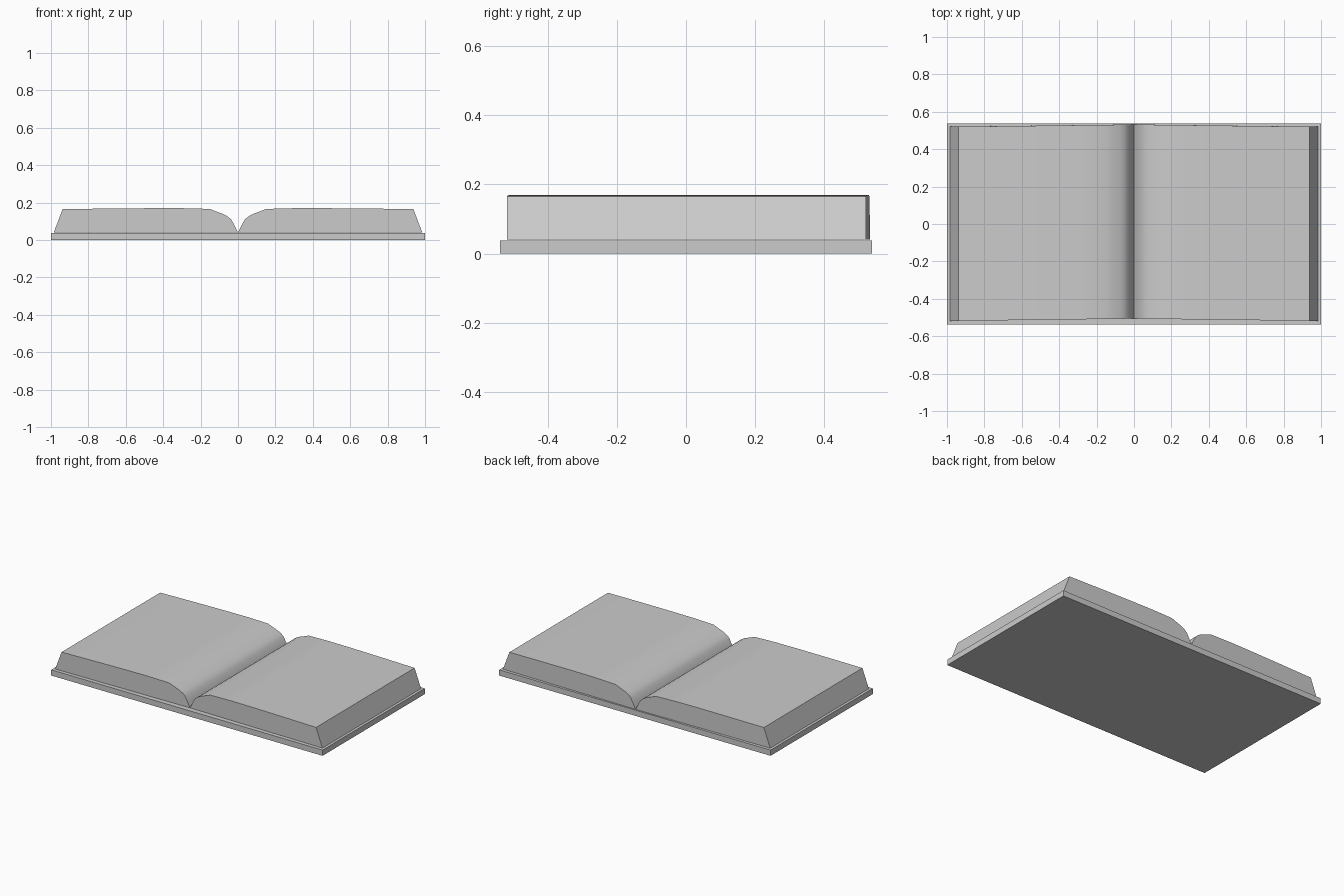
import bpy, bmesh

if "Cube" in bpy.data.objects:
    bpy.data.objects.remove(bpy.data.objects["Cube"])

grey = bpy.data.materials.new("plain grey")
grey.diffuse_color = (0.6, 0.6, 0.6, 1)
grey.use_nodes = True
grey.node_tree.nodes["Principled BSDF"].inputs["Base Color"].default_value = grey.diffuse_color

# Half of the page block, from the gutter out to the sloped fore edge
TOP = [(0, .04), (.016, .072), (.035, .108), (.053, .124), (.075, .137), (.11, .15),
       (.15, .166), (.3, .17), (.47, .17), (.7, .168), (.938, .165)]
FORE_EDGE = (.985, .04)


def finish(name, bm):
    bmesh.ops.recalc_face_normals(bm, faces=bm.faces)
    mesh = bpy.data.meshes.new(name)
    bm.to_mesh(mesh)
    bm.free()
    mesh.materials.append(grey)
    obj = bpy.data.objects.new(name, mesh)
    bpy.context.collection.objects.link(obj)
    return obj


def cover(name, side):
    bm = bmesh.new()
    bmesh.ops.create_cube(bm, size=1)
    for v in bm.verts:
        v.co = (side * (v.co.x + .5), v.co.y * 1.076, (v.co.z + .5) * .038)
    return finish(name, bm)


def pages(name, side):
    bm = bmesh.new()
    outline = TOP + [FORE_EDGE]

    # Pages sit slightly further back towards the gutter
    def ring(y):
        return [bm.verts.new((side * x, y + .012 * (1 - min(x, .938) / .938), z))
                for x, z in outline]
    front, back = ring(-.518), ring(.52)
    n = len(outline)
    bm.faces.new(front)
    bm.faces.new(back)
    for i in range(n):
        j = (i + 1) % n
        face = bm.faces.new((front[i], front[j], back[j], back[i]))
        face.smooth = i < len(TOP) - 1
    obj = finish(name, bm)
    bpy.context.view_layer.objects.active = obj
    obj.select_set(True)
    bpy.ops.object.shade_smooth_by_angle(angle=0.6)
    obj.select_set(False)


for label, s in (("left", -1), ("right", 1)):
    cover(label + "_cover", s)
    pages(label + "_pages", s)
